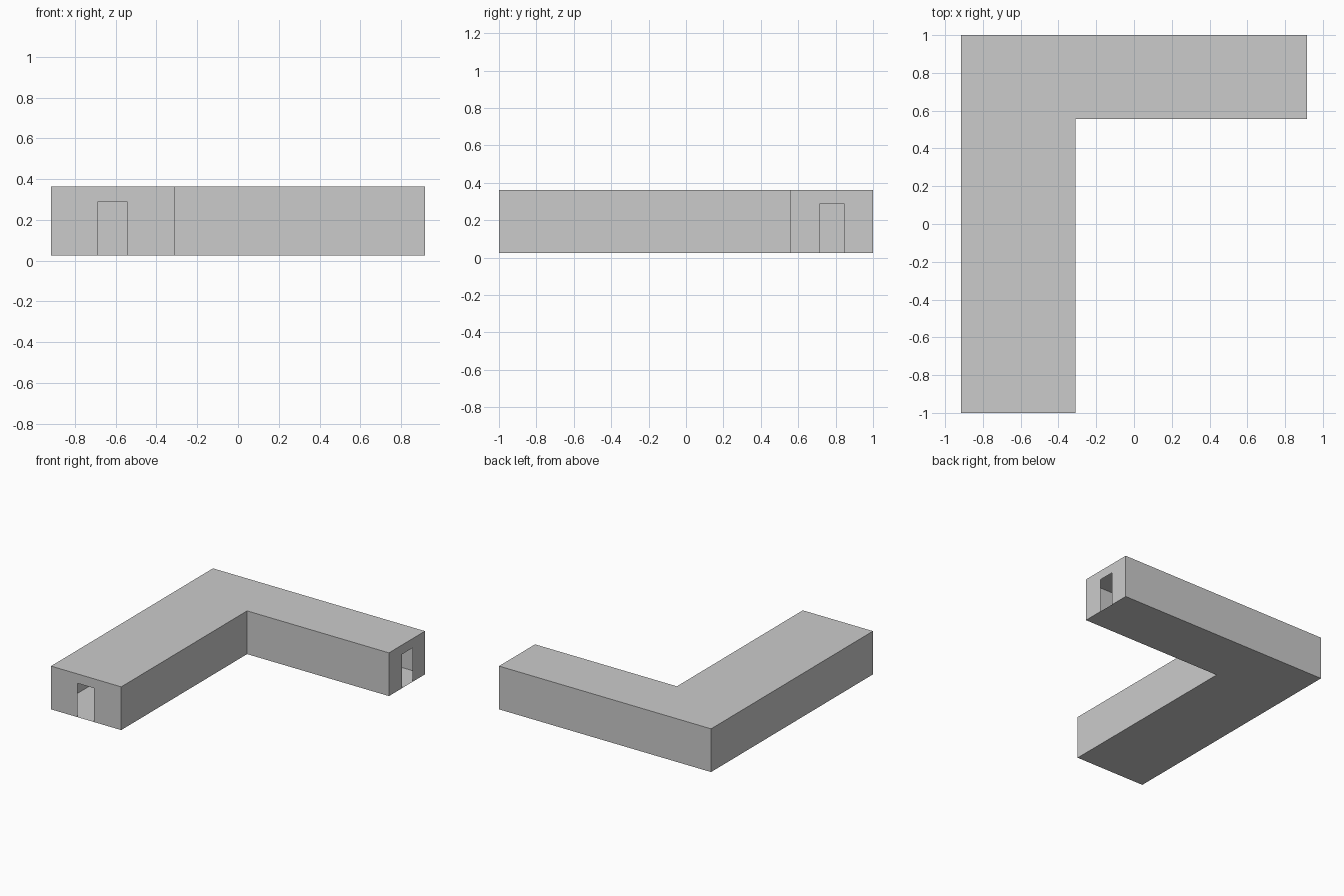
import bpy

if "Cube" in bpy.data.objects:
    bpy.data.objects.remove(bpy.data.objects["Cube"])

Z0, ZC, Z1 = 0.025, 0.343, 0.363      # floor, ceiling, roof top
DOOR_TOP = 0.29
XO, XI, YI = 0.917, -0.31, 0.555      # outer half width, inner corner

# L-shaped plan, counter-clockwise from the front left corner
plan = [(-XO, -1), (XI, -1), (XI, YI), (XO, YI), (XO, 1), (-XO, 1)]
# doorway endpoints for the wall segments that have one
doors = {0: ((-0.686, -1), (-0.544, -1)), 3: ((XO, 0.717), (XO, 0.845))}


def make(name, faces):
    verts, polys = [], []
    for f in faces:
        polys.append(list(range(len(verts), len(verts) + len(f))))
        verts += f
    mesh = bpy.data.meshes.new(name)
    mesh.from_pydata(verts, [], polys)
    mesh.update()
    ob = bpy.data.objects.new(name, mesh)
    bpy.context.collection.objects.link(ob)
    return ob


def quad(a, b, low, high):
    return [(*a, low), (*b, low), (*b, high), (*a, high)]


def flat(z, up=True):
    pts = [(*p, z) for p in plan]
    return pts if up else pts[::-1]


segments = [(plan[i], plan[(i + 1) % 6]) for i in range(6)]

# thin floor sheet
make("floor", [flat(Z0, False)])

# roof slab
make("roof", [flat(Z1), flat(ZC, False)] + [quad(a, b, ZC, Z1) for a, b in segments])

# thin walls, with a doorway in each end of the corridor
walls = []
for i, (a, b) in enumerate(segments):
    if i in doors:
        c, d = doors[i]
        walls += [quad(a, c, Z0, ZC), quad(c, d, DOOR_TOP, ZC), quad(d, b, Z0, ZC)]
    else:
        walls.append(quad(a, b, Z0, ZC))
make("walls", walls)
